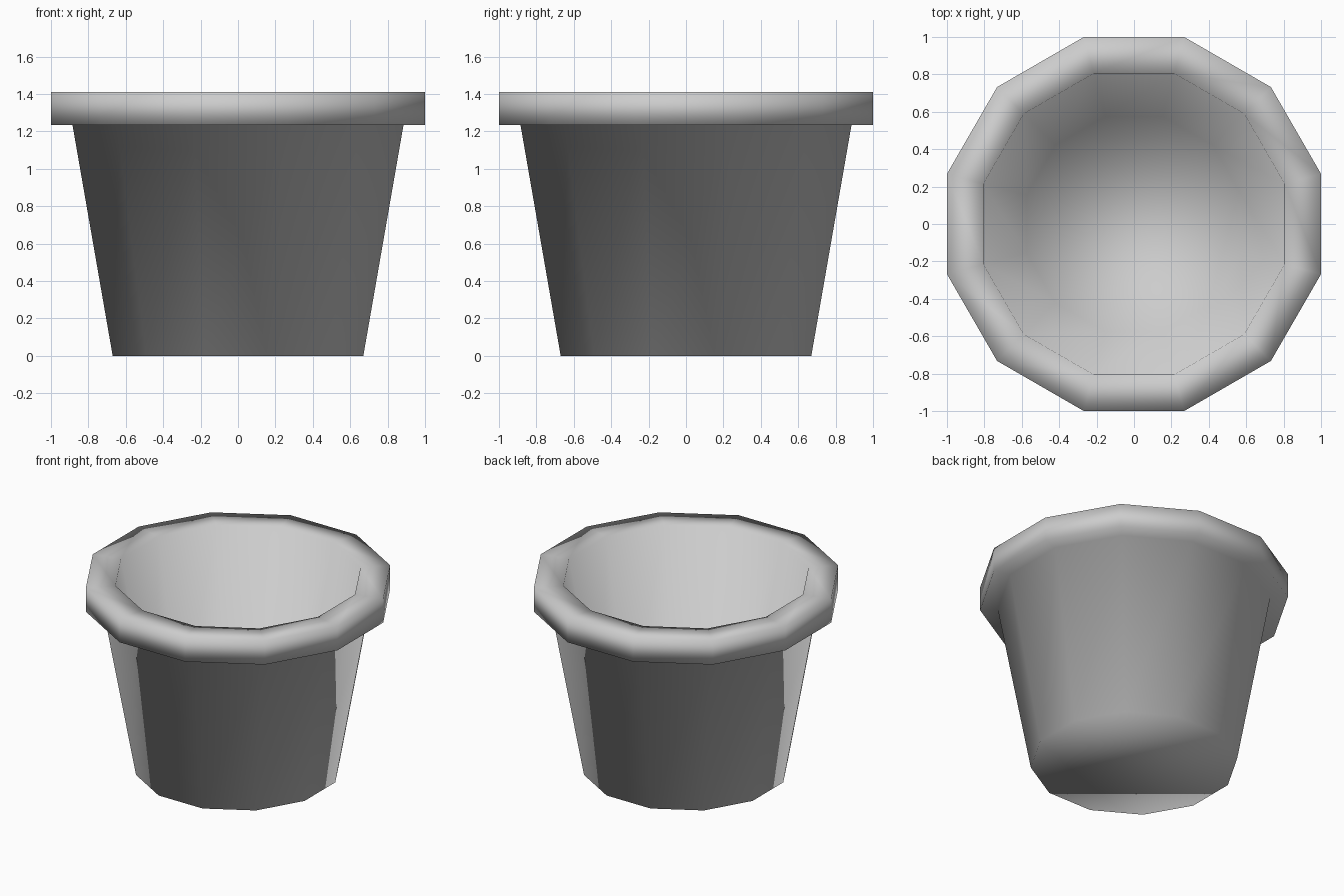
import bpy
import bmesh
from math import cos, sin, pi

cube = bpy.data.objects.get("Cube")
if cube:
    bpy.data.objects.remove(cube, do_unlink=True)

SIDES = 12

# Profile from the outer base, over the rim, to the inner floor:
# (distance from the axis to a flat side, height)
PROFILE = [
    (0.67, 0.0),     # outer base
    (0.885, 1.235),  # wall meets rim
    (1.0, 1.235),    # rim underside
    (1.0, 1.41),     # rim top
    (0.805, 1.41),   # mouth
    (0.575, 0.1),    # inner floor
]


def make_material(name, colour):
    mat = bpy.data.materials.new(name)
    mat.use_nodes = True
    mat.diffuse_color = colour
    mat.node_tree.nodes["Principled BSDF"].inputs["Base Color"].default_value = colour
    return mat


def add_ring(bm, apothem, z):
    """Ring of corners, turned so that flat sides face the axes."""
    radius = apothem / cos(pi / SIDES)
    angles = [(2 * i + 1) * pi / SIDES for i in range(SIDES)]
    return [bm.verts.new((radius * cos(a), radius * sin(a), z)) for a in angles]


# Pot: rings joined by quads, closed by the base and the floor
bm = bmesh.new()
rings = [add_ring(bm, r, z) for r, z in PROFILE]
for low, high in zip(rings, rings[1:]):
    for i in range(SIDES):
        j = (i + 1) % SIDES
        bm.faces.new((low[i], low[j], high[j], high[i]))
bm.faces.new(list(reversed(rings[0])))
bm.faces.new(rings[-1])
bmesh.ops.recalc_face_normals(bm, faces=bm.faces)

# Soft shading over the whole pot
for face in bm.faces:
    face.smooth = True

mesh = bpy.data.meshes.new("pot")
bm.to_mesh(mesh)
bm.free()
mesh.materials.append(make_material("light grey", (0.604, 0.604, 0.604, 1.0)))
pot = bpy.data.objects.new("pot", mesh)
bpy.context.collection.objects.link(pot)
